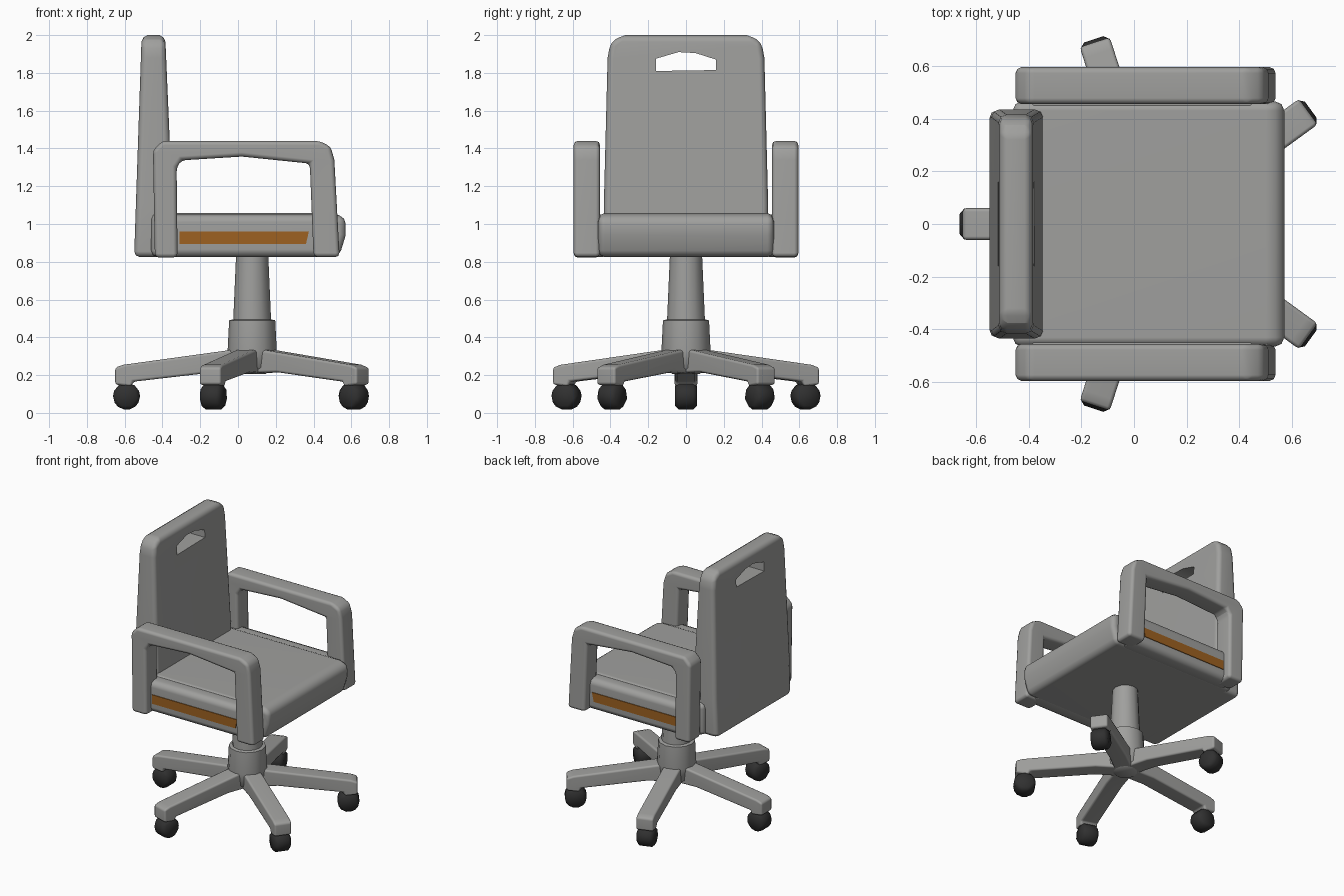
import bpy, bmesh
from math import radians, cos, sin, pi
from mathutils import Matrix

cube = bpy.data.objects.get("Cube")
if cube:
    bpy.data.objects.remove(cube, do_unlink=True)


def material(name, rgb):
    m = bpy.data.materials.new(name)
    m.use_nodes = True
    m.diffuse_color = (*rgb, 1)
    m.node_tree.nodes["Principled BSDF"].inputs["Base Color"].default_value = (*rgb, 1)
    return m


GREY = material("grey", (0.35, 0.35, 0.34))
BLACK = material("caster_black", (0.03, 0.03, 0.03))
ORANGE = material("stripe_orange", (0.34, 0.12, 0.015))


def activate(ob):
    bpy.ops.object.select_all(action="DESELECT")
    ob.select_set(True)
    bpy.context.view_layer.objects.active = ob


def finish(bm, name, mat, bevel=0.0, segments=2):
    """Turn a bmesh into a bevelled, smooth shaded object."""
    bmesh.ops.recalc_face_normals(bm, faces=bm.faces)
    me = bpy.data.meshes.new(name)
    bm.to_mesh(me)
    bm.free()
    me.materials.append(mat)
    ob = bpy.data.objects.new(name, me)
    bpy.context.collection.objects.link(ob)
    activate(ob)
    if bevel:
        mod = ob.modifiers.new("bevel", "BEVEL")
        mod.width, mod.segments = bevel, segments
        mod.limit_method, mod.angle_limit = "ANGLE", radians(25)
        bpy.ops.object.modifier_apply(modifier=mod.name)
    bpy.ops.object.shade_smooth_by_angle(angle=radians(48))
    return ob


def prism(name, profile, y0, y1, mat=GREY, bevel=0.0, segments=2, turn=None):
    """Extrude an (x, z) profile from y0 to y1."""
    bm = bmesh.new()
    face = bm.faces.new([bm.verts.new((x, y0, z)) for x, z in profile])
    new = bmesh.ops.extrude_face_region(bm, geom=[face])["geom"]
    for v in new:
        if isinstance(v, bmesh.types.BMVert):
            v.co.y = y1
    if turn:
        bmesh.ops.transform(bm, matrix=turn, verts=bm.verts)
    return finish(bm, name, mat, bevel, segments)


def smooth_normals(ob):
    ob.modifiers.new("even_normals", "WEIGHTED_NORMAL").keep_sharp = True


# Seat cushion
smooth_normals(prism("seat", [(-0.46, 0.825), (0.535, 0.825), (0.57, 0.94), (0.57, 1.035),
                              (0.5, 1.058), (-0.46, 1.058)], -0.465, 0.465, bevel=0.035))

# Arm loops, side panels and painted stripes
arm = [(-0.44, 0.822), (-0.45, 1.39), (-0.40, 1.44), (0.43, 1.44), (0.49, 1.41), (0.51, 1.34),
       (0.538, 0.825), (0.40, 0.825), (0.38, 1.32), (0.02, 1.357), (-0.30, 1.337), (-0.325, 1.30),
       (-0.32, 0.822)]
panel = [(-0.42, 0.825), (0.48, 0.825), (0.48, 1.05), (-0.42, 1.05)]
stripe = [(-0.31, 0.895), (0.36, 0.895), (0.375, 0.96), (-0.31, 0.96)]
for side, s in (("left", 1), ("right", -1)):
    smooth_normals(prism(f"arm_{side}", arm, s * 0.455, s * 0.595, bevel=0.025))
    smooth_normals(prism(f"side_panel_{side}", panel, s * 0.40, s * 0.54, bevel=0.04))
    prism(f"side_stripe_{side}", stripe, s * 0.537, s * 0.545, ORANGE)

# Backrest: outline in (y, z), thinner towards the top
half = [(0.43, 0.825), (0.435, 1.1), (0.415, 1.88), (0.40, 1.96), (0.35, 1.995)]
outline = half + [(-y, z) for y, z in reversed(half)]
to_yz = Matrix.Rotation(pi / 2, 4, "Z")
back = bmesh.new()
front_ring = [back.verts.new((-0.335 - (z - 0.825) * 0.043, y, z)) for y, z in outline]
rear_ring = [back.verts.new((-0.55 + (z - 0.825) * 0.034, y, z)) for y, z in outline]
back.faces.new(front_ring)
back.faces.new(rear_ring)
for i in range(len(outline)):
    j = (i + 1) % len(outline)
    back.faces.new((front_ring[i], front_ring[j], rear_ring[j], rear_ring[i]))
backrest = finish(back, "backrest", GREY, bevel=0.03)
for v in backrest.data.vertices:
    if v.co.z > 1.99:
        v.co.z = 2.0

# Grip hole through the backrest
slot = [(-0.16, 1.81), (0.16, 1.815), (0.16, 1.87), (0.05, 1.905), (-0.04, 1.91), (-0.16, 1.875)]
cutter = prism("grip_cutter", slot, 0.2, 0.7, turn=to_yz)
cutter.hide_render = True
activate(backrest)
cut = backrest.modifiers.new("grip_hole", "BOOLEAN")
cut.operation, cut.object, cut.solver = "DIFFERENCE", cutter, "EXACT"
bpy.ops.object.modifier_apply(modifier=cut.name)
bpy.data.objects.remove(cutter, do_unlink=True)
bpy.ops.object.shade_smooth_by_angle(angle=radians(48))
smooth_normals(backrest)

# Column, collar and hub as one turned profile
HUB = 0.075
rings = [(0.07, 0.205), (0.12, 0.24), (0.13, 0.33), (0.122, 0.49), (0.1, 0.495), (0.085, 0.84)]
col = bmesh.new()
sides = 12
loops = [[col.verts.new((HUB + r * cos(2 * pi * i / sides), r * sin(2 * pi * i / sides), z))
          for i in range(sides)] for r, z in rings]
col.faces.new(loops[0])
col.faces.new(loops[-1])
for a, b in zip(loops, loops[1:]):
    for i in range(sides):
        j = (i + 1) % sides
        col.faces.new((a[i], a[j], b[j], b[i]))
finish(col, "column", GREY)

# Five legs with casters
leg = [(0.0, 0.21), (0.2, 0.215), (0.63, 0.165), (0.64, 0.14), (0.725, 0.15), (0.725, 0.24),
       (0.68, 0.255), (0.1, 0.335), (0.0, 0.335)]
for n in range(5):
    turn = Matrix.Translation((HUB, 0, 0)) @ Matrix.Rotation(pi + n * 2 * pi / 5, 4, "Z")
    smooth_normals(prism(f"leg_{n + 1}", leg, -0.06, 0.06, bevel=0.025, turn=turn))
    wheel = [(0.665 + 0.078 * cos(2 * pi * k / 7 + pi / 2), 0.088 + 0.078 * sin(2 * pi * k / 7 + pi / 2))
             for k in range(7)]
    prism(f"caster_{n + 1}", wheel, -0.058, 0.058, BLACK, bevel=0.02, segments=1, turn=turn)
